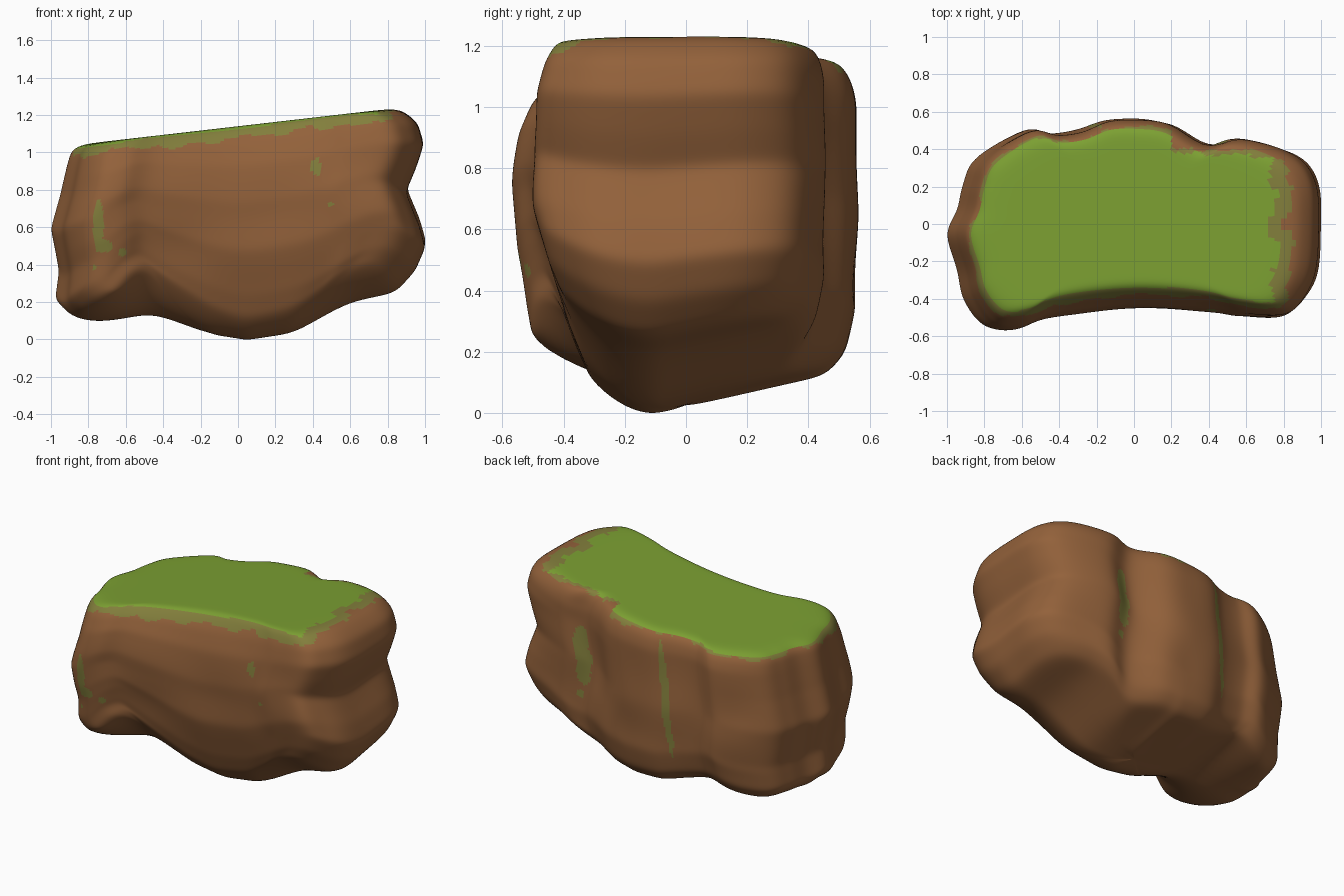
import bpy
import bmesh
import math
from mathutils import Vector, noise

old = bpy.data.objects.get("Cube")
if old:
    bpy.data.objects.remove(old)


def make_material(name, colour):
    mat = bpy.data.materials.new(name)
    mat.use_nodes = True
    mat.diffuse_color = (*colour, 1)
    bsdf = mat.node_tree.nodes["Principled BSDF"]
    bsdf.inputs["Base Color"].default_value = (*colour, 1)
    bsdf.inputs["Roughness"].default_value = 0.9
    return mat


def curve(points, x):
    """Straight-line interpolation through (position, value) pairs."""
    if x <= points[0][0]:
        return points[0][1]
    for (a, va), (b, vb) in zip(points, points[1:]):
        if x <= b:
            return va + (vb - va) * (x - a) / (b - a)
    return points[-1][1]


def closed_spline(points, count):
    """Evenly parametrised Catmull-Rom loop."""
    result, n = [], len(points)
    for k in range(count):
        s = k * n / count
        i, f = int(s), s - int(s)
        a, b, c, d = (Vector(points[(i + j) % n]) for j in (-1, 0, 1, 2))
        result.append(0.5 * (2 * b + (c - a) * f + (2 * a - 5 * b + 4 * c - d) * f * f
                             + (3 * b - a - 3 * c + d) * f ** 3))
    return result


# Plan outline of the rock, anticlockwise from the right end
OUTLINE = [(1, 0), (.985, .22), (.875, .365), (.6, .455), (.4, .42), (.2, .53), (.02, .555),
           (-.15, .55), (-.3, .495), (-.45, .475), (-.6, .495), (-.85, .35), (-.92, .21),
           (-.95, .08), (-1.005, -.06), (-.95, -.25), (-.91, -.4), (-.8, -.535), (-.65, -.55),
           (-.48, -.49), (-.2, -.46), (.1, -.45), (.45, -.47), (.62, -.5), (.82, -.495),
           (.92, -.4), (.985, -.25)]

# How far each side reaches out, from foot (0) to rim (1)
LEFT = [(0, .9), (.08, .975), (.25, .955), (.5, 1), (.7, .945), (.88, .91), (.96, .89), (1, .85)]
RIGHT = [(0, .84), (.12, .95), (.25, 1.005), (.38, .97), (.55, .9), (.67, .95), (.8, .995),
         (.92, .96), (1, .86)]
FRONT = [(0, .7), (.12, .82), (.35, .97), (.6, 1), (.8, .96), (.92, .87), (1, .74)]
BACK = [(0, .82), (.07, .93), (.22, 1), (.88, 1), (.95, .97), (1, .91)]

# Underside: lowest line along x, and its rise towards front and back
KEEL = [(-.95, .2), (-.88, .11), (-.75, .09), (-.55, .12), (-.48, .145), (-.4, .12),
        (-.15, .025), (.05, -.005), (.3, .03), (.45, .12), (.6, .2), (.87, .25)]
FRONT_RISE = [(-.65, .85), (-.48, 2.2), (-.2, 2.5), (.3, 2.5), (.9, 1.5)]
BACK_RISE = [(-.75, .03), (-.62, .04), (-.52, .1), (-.1, .19), (.1, .24), (.9, .2)]


def floor_z(x, y):
    q = y + .1
    rise = curve(FRONT_RISE, x) * q * q if q < 0 else curve(BACK_RISE, x) * q
    return curve(KEEL, x) + rise


def top_z(x):
    return 1.14 + .115 * x


def wall_point(p, t):
    sx = curve(RIGHT if p.x > 0 else LEFT, t)
    sy = curve(FRONT if p.y < 0 else BACK, t)
    if p.y < 0:
        # The front is steeper at both ends, most of all at the foot of the low end
        upright = .6 * p.x * p.x
        if p.x < 0:
            upright = t * upright + (1 - t) * min(-1.1 * p.x, .7)
        sy = 1 - (1 - sy) * (1 - upright)
    return Vector((p.x * sx, p.y * sy))


# Rings run from the underside centre, up the walls, to the top centre
AROUND, WALL, CAP = 360, 84, 24
loop = closed_spline(OUTLINE, AROUND)
foot = [wall_point(p, 0) for p in loop]
rim = [wall_point(p, 1) for p in loop]
rings = []
for k in range(1, CAP):
    rings.append([(p.x * k / CAP, p.y * k / CAP, floor_z(p.x * k / CAP, p.y * k / CAP))
                  for p in foot])
for k in range(WALL + 1):
    t = k / WALL
    ring = []
    for p, low, high in zip(loop, foot, rim):
        q = wall_point(p, t)
        z = (1 - t) * floor_z(low.x, low.y) + t * top_z(high.x)
        lump = noise.noise(Vector((q.x * 3, q.y * 3, z * 3))) * .04 * math.sin(math.pi * t)
        ring.append((q.x * (1 + lump * .2), q.y * (1 + lump), z))
    rings.append(ring)
for k in range(CAP - 1, 0, -1):
    rings.append([(p.x * k / CAP, p.y * k / CAP, top_z(p.x * k / CAP)) for p in rim])

bm = bmesh.new()
grid = [[bm.verts.new(co) for co in ring] for ring in rings]
for lower, upper in zip(grid, grid[1:]):
    for i in range(AROUND):
        j = (i + 1) % AROUND
        bm.faces.new((lower[i], lower[j], upper[j], upper[i]))
low_pole = bm.verts.new((0, 0, floor_z(0, 0)))
high_pole = bm.verts.new((0, 0, top_z(0)))
for i in range(AROUND):
    j = (i + 1) % AROUND
    bm.faces.new((low_pole, grid[0][j], grid[0][i]))
    bm.faces.new((high_pole, grid[-1][i], grid[-1][j]))

# Soften the creases and rest the rock on the ground
for _ in range(14):
    bmesh.ops.smooth_vert(bm, verts=bm.verts, factor=.5,
                          use_axis_x=True, use_axis_y=True, use_axis_z=True)
lowest = min(v.co.z for v in bm.verts)
bmesh.ops.translate(bm, verts=bm.verts, vec=(0, 0, -lowest))
bm.normal_update()

# Moss patches: side (-1 front, 1 back), centre x, z, half width, half height, lean
PATCHES = [(-1, -.745, .61, .026, .14, 0), (-1, -.71, .5, .045, .035, 0),
           (-1, -.62, .465, .025, .02, 0), (-1, -.77, .385, .012, .015, 0),
           (-1, .42, .92, .035, .05, -.2), (-1, .5, .72, .02, .012, 0),
           (1, .46, .84, .045, .12, 0), (1, .43, .7, .04, .12, 0),
           (1, .46, .52, .025, .025, 0), (1, -.22, .7, .024, .38, .1)]
BROWN, MOSS, GRASS = range(3)


def pick_colour(face):
    c, n = face.calc_center_median(), face.normal
    ragged = noise.noise(c * 7) + .5 * noise.noise(c * 19)
    drop = top_z(c.x) - lowest - c.z
    # The grass thins out at the right end and at the back right corner
    edge = c.x + .05 * ragged
    corner = c.y - .39 + .04 * c.x + .03 * ragged if c.x > .2 else -1
    if n.z > .8 and drop < .045 and edge < .76 and corner < 0:
        return GRASS
    reach = .06 if c.y < 0 else .03
    if c.z > .8 and drop < reach + .03 * ragged and edge < .83 and c.x > -.88 and corner < .03:
        return MOSS
    for side, x, z, w, h, lean in PATCHES:
        dx = c.x - x - lean * (c.z - z) + .4 * w * ragged
        if n.y * side > .2 and (dx / w) ** 2 + ((c.z - z) / h) ** 2 < 1:
            return MOSS
    return BROWN


for face in bm.faces:
    face.material_index = pick_colour(face)

mesh = bpy.data.meshes.new("mossy_rock")
bm.to_mesh(mesh)
bm.free()
rock = bpy.data.objects.new("mossy_rock", mesh)
bpy.context.collection.objects.link(rock)
for name, colour in [("brown rock", (.29, .12, .043)), ("olive moss", (.225, .21, .045)),
                     ("green grass", (.2, .35, .032))]:
    mesh.materials.append(make_material(name, colour))
bpy.context.view_layer.objects.active = rock
rock.select_set(True)
bpy.ops.object.shade_smooth_by_angle(angle=math.radians(40))
